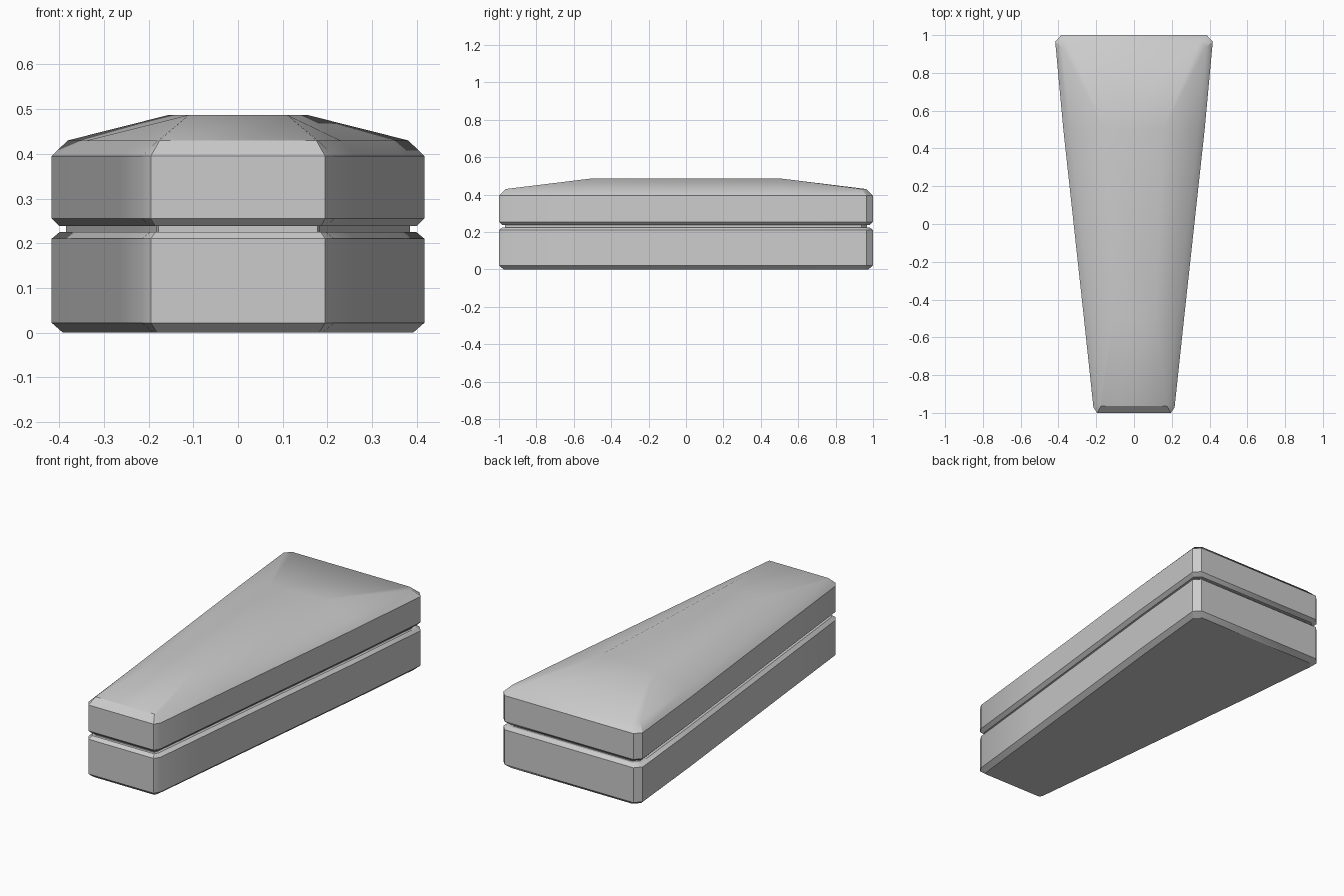
import bpy, bmesh, math

if "Cube" in bpy.data.objects:
    bpy.data.objects.remove(bpy.data.objects["Cube"])


def outline(d):
    """Tapered plan with clipped corners, inset by d, counter-clockwise."""
    right = [(0.195 - 0.55 * d, -1 + d), (0.215 - d, -0.97 + 0.6 * d),
             (0.265 - d, -0.5), (0.374 - d, 0.5),
             (0.417 - d, 0.965 - 0.8 * d), (0.385 - d, 1 - d)]
    return right + [(-x, y) for x, y in reversed(right)]


def loft(name, levels, crown=None):
    """Skin stacked outlines given as (z, inset); optional raised crown on top."""
    bm = bmesh.new()
    rings = [[bm.verts.new((x, y, z)) for x, y in outline(d)] for z, d in levels]
    n = len(rings[0])
    for a, b in zip(rings, rings[1:]):
        for i in range(n):
            j = (i + 1) % n
            bm.faces.new((a[i], a[j], b[j], b[i]))
    bm.faces.new(rings[0][::-1])
    top = rings[-1]
    if crown:
        c = [bm.verts.new(p) for p in crown]
        bm.faces.new(c)
        owner = [0, 0, 0, 1, 1, 1, 2, 2, 2, 3, 3, 3]
        for i in range(n):
            j = (i + 1) % n
            face = [top[i], top[j], c[owner[j]]]
            if owner[i] != owner[j]:
                face.append(c[owner[i]])
            bm.faces.new(face)
    else:
        bm.faces.new(top)
    bmesh.ops.recalc_face_normals(bm, faces=bm.faces)
    mesh = bpy.data.meshes.new(name)
    bm.to_mesh(mesh)
    bm.free()
    ob = bpy.data.objects.new(name, mesh)
    bpy.context.collection.objects.link(ob)
    bpy.ops.object.select_all(action='DESELECT')
    ob.select_set(True)
    bpy.context.view_layer.objects.active = ob
    bpy.ops.object.shade_smooth_by_angle(angle=math.radians(30))
    return ob


# Lower box with chamfered rims
loft("lower_box", [(0, 0.025), (0.022, 0), (0.21, 0), (0.225, 0.018)])

# Recessed core that shows in the groove
loft("groove_core", [(0.2, 0.032), (0.26, 0.032)])

# Lid with chamfered rims and a shallow raised top
loft("lid", [(0.238, 0.018), (0.255, 0), (0.395, 0), (0.43, 0.036)],
     crown=[(0.11, -0.5, 0.487), (0.155, 0.5, 0.487),
            (-0.155, 0.5, 0.487), (-0.11, -0.5, 0.487)])
